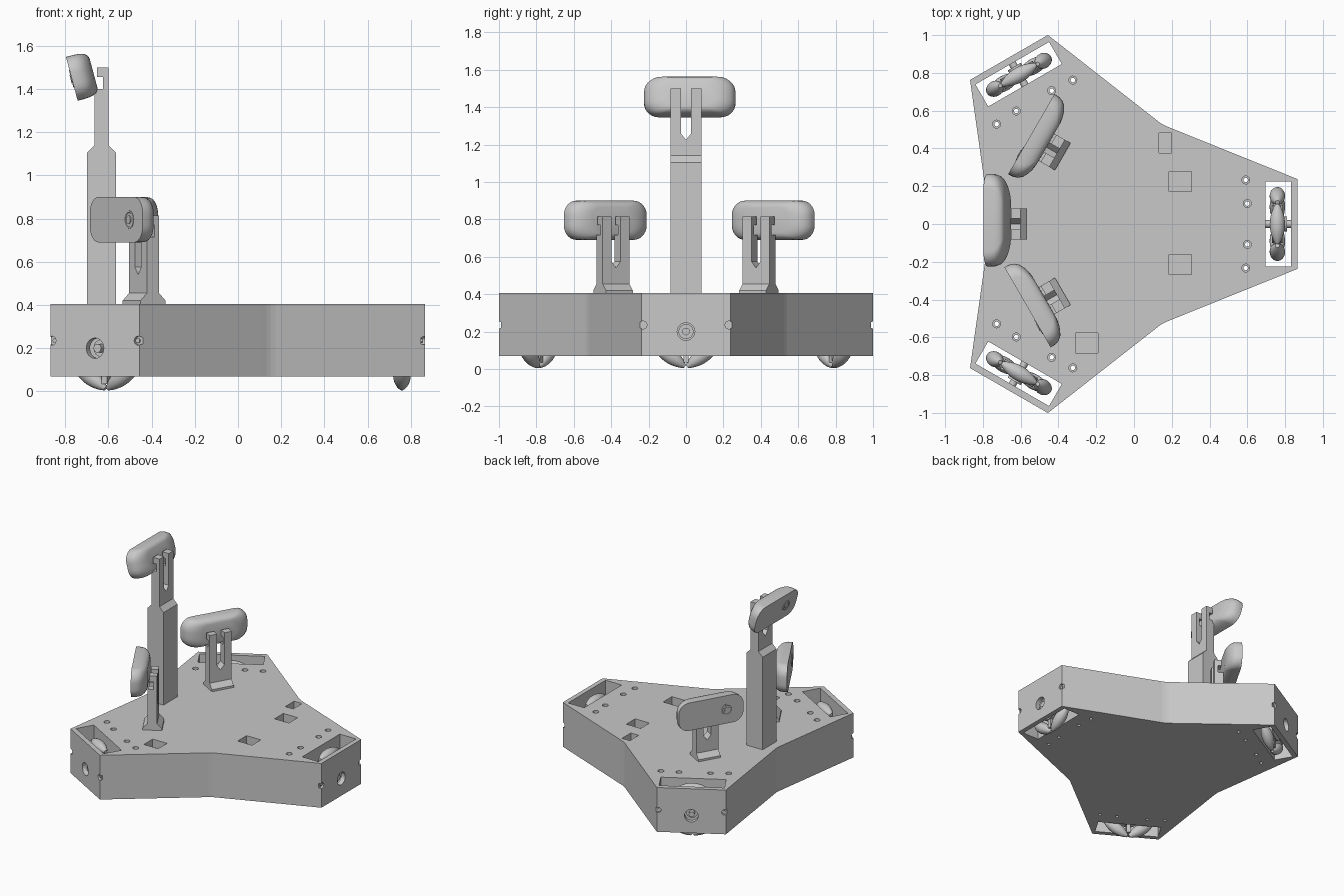
import bpy, bmesh
from math import sin, cos, pi, radians, sqrt
from mathutils import Vector, Matrix

if "Cube" in bpy.data.objects:
    bpy.data.objects.remove(bpy.data.objects["Cube"])

GREY = bpy.data.materials.new("light_grey")
GREY.use_nodes = True
GREY.diffuse_color = (0.58, 0.58, 0.58, 1)
GREY.node_tree.nodes["Principled BSDF"].inputs["Base Color"].default_value = (0.58, 0.58, 0.58, 1)

X, Y, Z = Vector((1, 0, 0)), Vector((0, 1, 0)), Vector((0, 0, 1))
CENTRE = Vector((-0.153, 0, 0))
BASE_LOW, BASE_TOP, AXLE = 0.07, 0.405, 0.2


def loft(bm, rings):
    """Skin a row of equal-sized rings and close both ends."""
    loops = [[bm.verts.new(p) for p in ring] for ring in rings]
    n = len(loops[0])
    for a, b in zip(loops, loops[1:]):
        for i in range(n):
            bm.faces.new((a[i], a[(i + 1) % n], b[(i + 1) % n], b[i]))
    bm.faces.new(loops[0][::-1])
    bm.faces.new(loops[-1])


def turned(bm, origin, axis, profile, n=24):
    """Round solid along an axis from (distance, radius) pairs."""
    u = axis.orthogonal().normalized()
    v = axis.cross(u)
    loft(bm, [[origin + axis * t + (u * cos(2 * pi * i / n) + v * sin(2 * pi * i / n)) * r
               for i in range(n)] for t, r in profile])


def extrude(bm, outline, start, along):
    """Prism from an outline of vectors."""
    loft(bm, [[p + start for p in outline], [p + start + along for p in outline]])


def box(bm, lo, hi):
    outline = [Vector((x, y, lo[2])) for x, y in
               ((lo[0], lo[1]), (hi[0], lo[1]), (hi[0], hi[1]), (lo[0], hi[1]))]
    extrude(bm, outline, Vector(), Z * (hi[2] - lo[2]))


def finish(bm, name, matrix=Matrix(), smooth=False):
    bmesh.ops.recalc_face_normals(bm, faces=bm.faces[:])
    mesh = bpy.data.meshes.new(name)
    bm.to_mesh(mesh)
    bm.free()
    mesh.materials.append(GREY)
    ob = bpy.data.objects.new(name, mesh)
    ob.matrix_world = matrix
    bpy.context.collection.objects.link(ob)
    if smooth:
        bpy.ops.object.select_all(action='DESELECT')
        ob.select_set(True)
        bpy.context.view_layer.objects.active = ob
        bpy.ops.object.shade_smooth_by_angle(angle=radians(35))
    return ob


def arm_turn(k):
    return Matrix.Translation(CENTRE) @ Matrix.Rotation(k * 2 * pi / 3, 4, 'Z')


# Three-armed base with softly rounded waists
outline = []
for k in range(3):
    turn = arm_turn(k)
    arm = [Vector((1.018, -0.238, 0)), Vector((1.018, 0.238, 0))]
    for deg, r in ((55.5, 0.616), (57.7, 0.611), (60, 0.609), (62.3, 0.611), (64.5, 0.616)):
        arm.append(Vector((cos(radians(deg)), sin(radians(deg)), 0)) * r)
    outline += [turn @ p for p in arm]
bm = bmesh.new()
extrude(bm, outline, Z * BASE_LOW, Z * (BASE_TOP - BASE_LOW))
base = finish(bm, "base")

# Cutters: wheel slots, bolt holes, corner notches and top pockets
first, second = bmesh.new(), bmesh.new()
for k in range(3):
    a, b = bmesh.new(), bmesh.new()
    box(a, (0.848, -0.225, -0.1), (0.983, 0.225, 0.6))
    for s in (-1, 1):
        for x, y in ((0.745, 0.233), (0.753, 0.108)):
            turned(a, Vector((x, s * y, 0)), Z, [(-0.1, 0.012), (0.6, 0.012)], 16)
            turned(b, Vector((x, s * y, BASE_TOP)), Z, [(-0.03, 0.021), (0.1, 0.021)], 16)
        turned(a, Vector((1.0, s * 0.23, 0.235)), X, [(0, 0.021), (0.1, 0.021)], 16)
    turned(b, Vector((0.92, 0, AXLE)), X, [(0, 0.047), (0.2, 0.047)])
    for part, target in ((a, first), (b, second)):
        part.transform(arm_turn(k))
        temp = bpy.data.meshes.new("temp")
        part.to_mesh(temp)
        part.free()
        target.from_mesh(temp)
        bpy.data.meshes.remove(temp)
for x, y, w in ((0.165, 0.43, 0.033), (0.245, 0.225, 0.06), (0.245, -0.215, 0.06), (-0.25, -0.63, 0.06)):
    box(first, (x - w, y - 0.053, BASE_TOP - 0.06), (x + w, y + 0.053, 0.6))
cutters = [finish(first, "cutter_main"), finish(second, "cutter_detail")]
for c in cutters:
    c.hide_render = True
    mod = base.modifiers.new("cut", 'BOOLEAN')
    mod.object, mod.operation, mod.solver = c, 'DIFFERENCE', 'EXACT'
bpy.context.view_layer.update()
cut_mesh = bpy.data.meshes.new_from_object(base.evaluated_get(bpy.context.evaluated_depsgraph_get()))
base.modifiers.clear()
base.data = cut_mesh
for c in cutters:
    bpy.data.objects.remove(c)

# Roller wheels, one per arm
for k in range(3):
    bm = bmesh.new()
    hub = Vector((0.912, 0, AXLE))
    steps = [-0.105 + 0.21 * i / 12 for i in range(13)]
    for i in range(5):
        ang = pi / 2 + i * 2 * pi / 5
        out = Vector((0, cos(ang), sin(ang)))
        tangent = Vector((0, -sin(ang), cos(ang)))
        turned(bm, hub + out * 0.155, tangent,
               [(t, sqrt(0.196 ** 2 - t * t) - 0.155) for t in steps], 20)
        # Fork between neighbouring rollers
        gap = Vector((0, cos(ang + pi / 5), sin(ang + pi / 5)))
        side = X.cross(gap)
        extrude(bm, [X * -0.02 - side * 0.014, X * 0.02 - side * 0.014,
                     X * 0.02 + side * 0.014, X * -0.02 + side * 0.014],
                hub + gap * 0.05, gap * 0.115)
    turned(bm, hub, X, [(-0.028, 0.1), (0.028, 0.1)])
    turned(bm, hub, X, [(-0.064, 0.02), (0.085, 0.02)])
    turned(bm, hub, X, [(0.028, 0.04), (0.05, 0.04)])
    finish(bm, "wheel_%d" % (k + 1), arm_turn(k), True)
    # Corner screws
    bm = bmesh.new()
    for s in (-1, 1):
        turned(bm, Vector((0.998, s * 0.222, 0.235)), X, [(0, 0.011), (0.009, 0.011)], 12)
    finish(bm, "corner_screws_%d" % (k + 1), arm_turn(k))


def stand(name, matrix, shoulder):
    """Block, tapered shoulder and forked post with hooked prongs."""
    bm = bmesh.new()
    w, d, t = 0.083, 0.0325, shoulder + 0.395
    rect = lambda hx, z: [Vector((x, y, z)) for x, y in ((-hx, -w), (hx, -w), (hx, w), (-hx, w))]
    loft(bm, [rect(0.067, BASE_TOP), rect(0.067, shoulder), rect(d, shoulder + 0.035)])
    half = [(w, shoulder + 0.035), (w, t - 0.1), (0.028, t - 0.1), (0.028, t - 0.24)]
    fork = half + [(0, t - 0.275)] + [(-y, z) for y, z in reversed(half)]
    extrude(bm, [Vector((0, y, z)) for y, z in fork], X * -d, X * 2 * d)
    hook = ((d, -0.1), (d, 0), (-0.02, 0), (-0.02, -0.045), (0.007, -0.045), (0.007, -0.1))
    for y in (-w, 0.028):
        extrude(bm, [Vector((x, 0, t + z)) for x, z in hook], Y * y, Y * (w - 0.028))
    finish(bm, name, matrix)


def rounded(hw, hh, x):
    """Rounded rectangle ring facing along x."""
    r = min(0.078, hh * 0.8)
    ring = []
    for q, (sy, sz) in enumerate(((1, 1), (-1, 1), (-1, -1), (1, -1))):
        for i in range(8):
            a = (q + i / 7) * pi / 2
            ring.append(Vector((x, sy * (hw - r) + r * cos(a), sz * (hh - r) + r * sin(a))))
    return ring


def camera_head(name, matrix, height, tilt):
    place = matrix @ Matrix.Translation((-0.137, 0.02, height)) @ Matrix.Rotation(tilt, 4, 'Y')
    bm = bmesh.new()
    loft(bm, [rounded(hw, hh, x) for x, hw, hh in
              ((0, 0.245, 0.105), (0.03, 0.244, 0.105), (0.055, 0.235, 0.104), (0.075, 0.217, 0.1),
               (0.09, 0.19, 0.093), (0.099, 0.162, 0.084), (0.104, 0.13, 0.07))])
    finish(bm, name + "_body", place, True)
    bm = bmesh.new()
    eye = Vector((0, -0.12, 0))
    turned(bm, eye, -X, [(-0.002, 0.042), (0.003, 0.042), (0.003, 0.034), (0.001, 0.032)])
    turned(bm, eye, -X, [(-0.002, 0.02), (0.006, 0.02)])
    finish(bm, name + "_lens", place)


# Tall middle stand and two short side stands, each with a camera head
for name, x, y, turn, shoulder, height, tilt in (
        ("tall", -0.6325, 0, 0, 1.105, 1.447, -15),
        ("left", -0.435, 0.39, -30, 0.42, 0.795, 0),
        ("right", -0.435, -0.39, 30, 0.42, 0.795, 0)):
    m = Matrix.Translation((x, y, 0)) @ Matrix.Rotation(radians(turn), 4, 'Z')
    stand(name + "_stand", m, shoulder)
    camera_head(name + "_camera", m, height, radians(tilt))
